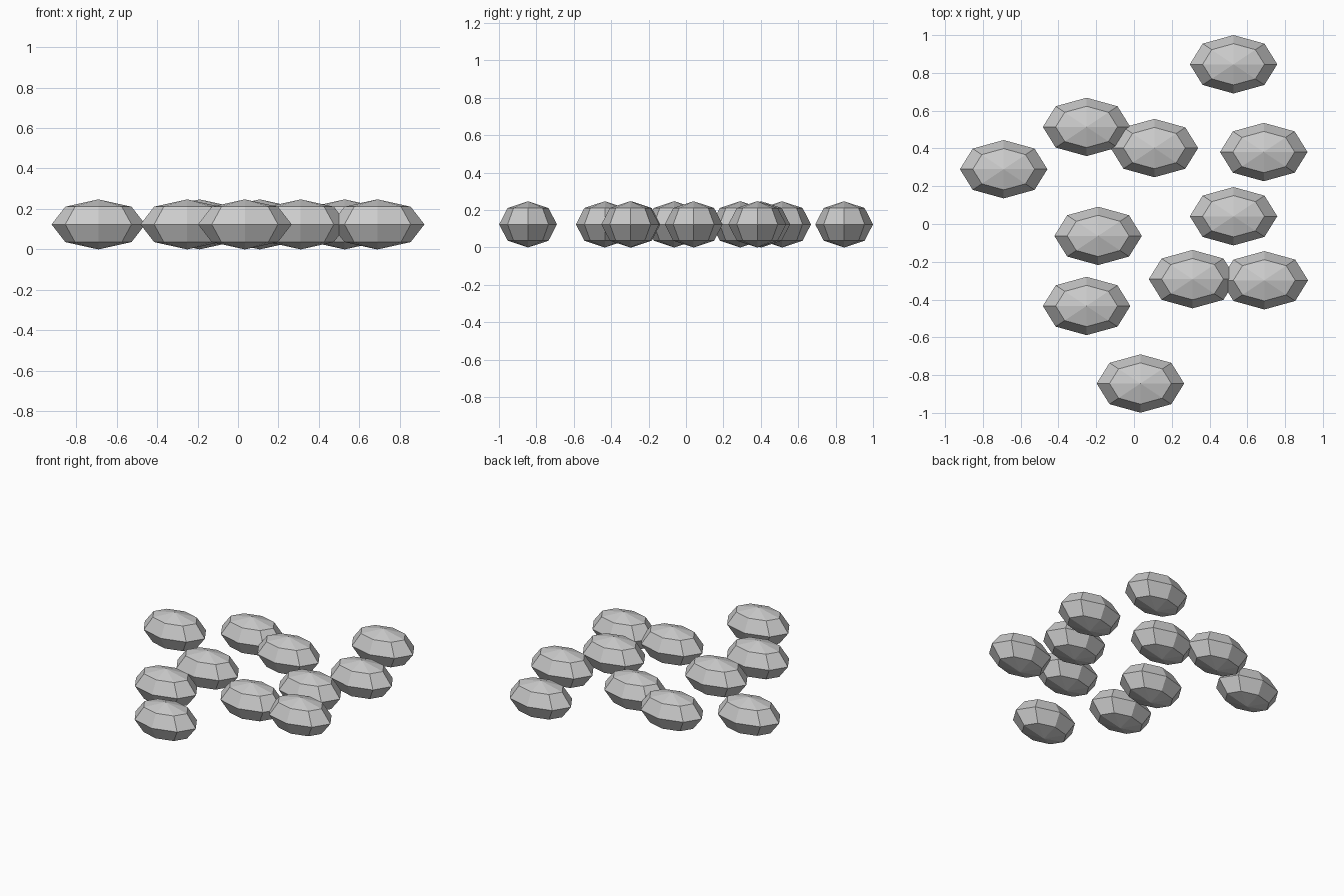
import bpy, bmesh
from mathutils import Matrix

if "Cube" in bpy.data.objects:
    bpy.data.objects.remove(bpy.data.objects["Cube"])

# Half-length, half-width and half-height of each faceted pebble
HALF = (0.2315, 0.1545, 0.1236)

# Positions of the scattered pebbles on the ground
CENTRES = [
    (0.527, 0.8455), (-0.251, 0.514), (0.108, 0.402), (-0.69, 0.29),
    (0.687, 0.381), (0.527, 0.041), (-0.19, -0.063), (0.31, -0.292),
    (0.69, -0.298), (-0.251, -0.434), (0.034, -0.8445),
]

# Shared low-poly pebble: squashed sphere with eight sides
bm = bmesh.new()
bmesh.ops.create_uvsphere(bm, u_segments=8, v_segments=4, radius=1.0,
                          matrix=Matrix.Diagonal((*HALF, 1.0)))
mesh = bpy.data.meshes.new("pebble")
bm.to_mesh(mesh)
bm.free()

# Place the pebbles
for i, (x, y) in enumerate(CENTRES, 1):
    pebble = bpy.data.objects.new(f"pebble_{i}", mesh)
    pebble.location = (x, y, HALF[2])
    bpy.context.collection.objects.link(pebble)
